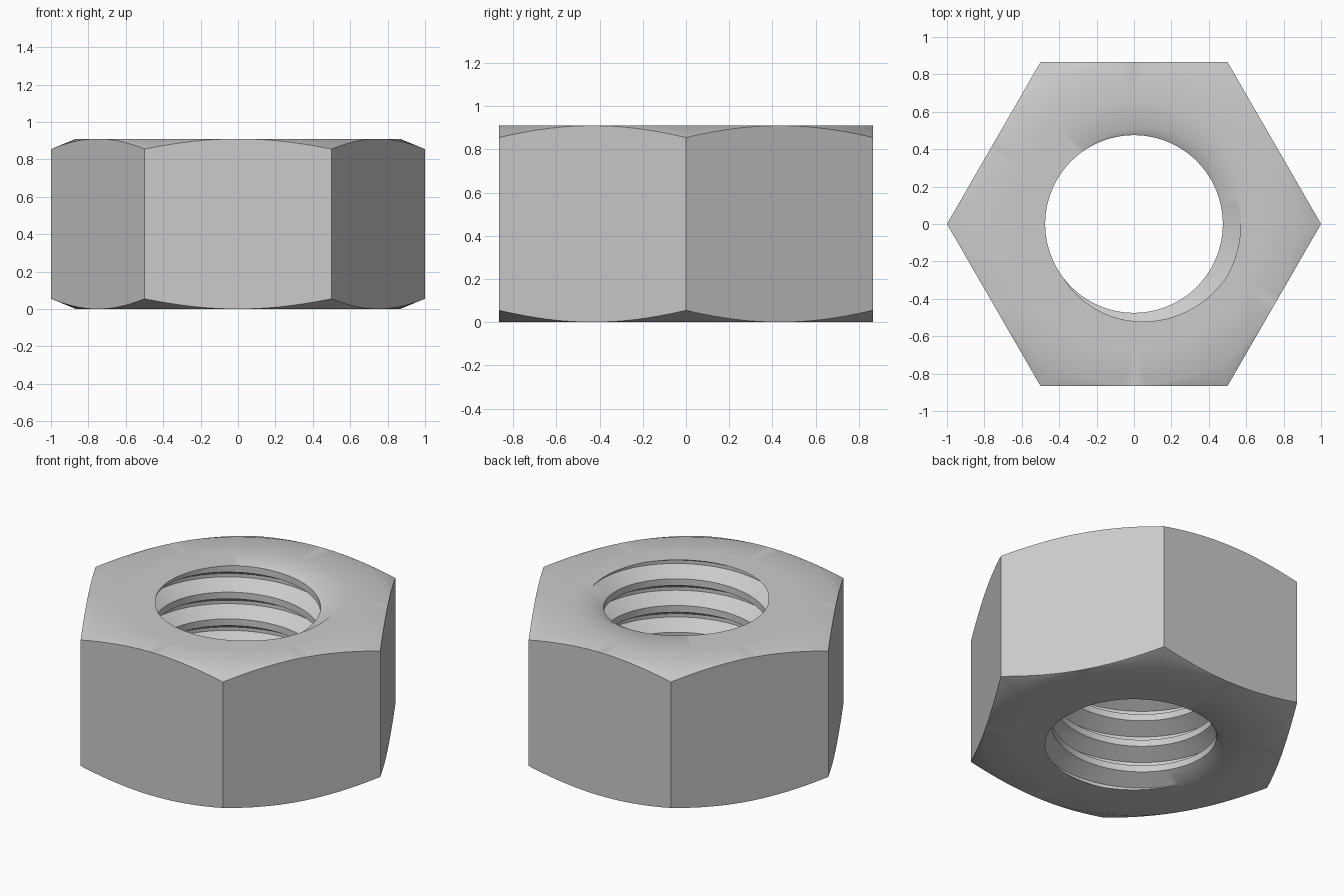
import bpy, bmesh, math

cube = bpy.data.objects.get("Cube")
if cube:
    bpy.data.objects.remove(cube, do_unlink=True)

HEIGHT = 0.91
FLAT = math.sqrt(3) / 2        # half the width across the flats
CHAMFER_SLOPE = 0.41
MINOR, MAJOR = 0.475, 0.57     # thread crest and root radii
PITCH = 0.17
SEGMENTS = 96
PHASE = math.radians(7.5)      # places the groove on the top rim
TAU = 2 * math.pi

# Metal
steel = bpy.data.materials.new("steel_grey")
steel.use_nodes = True
colour = (0.6, 0.6, 0.6, 1)
steel.diffuse_color = colour
steel.node_tree.nodes["Principled BSDF"].inputs["Base Color"].default_value = colour

bm = bmesh.new()


def polar(radius, angle, z):
    return bm.verts.new((radius * math.cos(angle), radius * math.sin(angle), z))


# Threaded bore: one welded helical surface, longer than the nut
profile = [(-1 / 16, MAJOR), (1 / 16, MAJOR), (6 / 16, MINOR), (10 / 16, MINOR)]
columns = []
for i in range(SEGMENTS):
    angle = TAU * i / SEGMENTS
    columns.append([
        polar(r, angle, HEIGHT + PITCH * (turn + offset + (angle + PHASE) / TAU))
        for turn in range(-8, 3) for offset, r in profile])
for i, column in enumerate(columns):
    last = i == SEGMENTS - 1
    following = columns[0][len(profile):] if last else columns[i + 1]
    for j in range(len(following) - 1):
        bm.faces.new((column[j], following[j], following[j + 1], column[j + 1]))

# Trim the bore flush with both ends
for z, up in ((0, -1), (HEIGHT, 1)):
    bmesh.ops.bisect_plane(bm, geom=bm.verts[:] + bm.edges[:] + bm.faces[:], dist=1e-5,
                           plane_co=(0, 0, z), plane_no=(0, 0, up), clear_outer=True)

# Hexagonal outside: flat rings, conical chamfers and side walls
shell = []
for i in range(SEGMENTS):
    angle = TAU * i / SEGMENTS
    corner = FLAT / math.cos(angle % (math.pi / 3) - math.pi / 6)
    drop = (corner - FLAT) * CHAMFER_SLOPE
    section = [(0.66, 0), (FLAT, 0), (corner, drop), (corner, HEIGHT - drop),
               (FLAT, HEIGHT), (0.66, HEIGHT)]
    shell.append([polar(r, angle, z) for r, z in section])
for i, section in enumerate(shell):
    following = shell[(i + 1) % SEGMENTS]
    for j in range(len(section) - 1):
        bm.faces.new((section[j], following[j], following[j + 1], section[j + 1]))
bmesh.ops.remove_doubles(bm, verts=bm.verts[:], dist=1e-5)

# Join the bore to the outside on the top and bottom
for z in (0, HEIGHT):
    rim = [e for e in bm.edges if e.is_boundary
           and all(abs(v.co.z - z) < 1e-4 for v in e.verts)]
    bmesh.ops.triangle_fill(bm, edges=rim, use_beauty=True, normal=(0, 0, 1))
bmesh.ops.recalc_face_normals(bm, faces=bm.faces[:])

mesh = bpy.data.meshes.new("hex_nut")
bm.to_mesh(mesh)
bm.free()
mesh.materials.append(steel)
nut = bpy.data.objects.new("hex_nut", mesh)
bpy.context.collection.objects.link(nut)

bpy.ops.object.select_all(action="DESELECT")
nut.select_set(True)
bpy.context.view_layer.objects.active = nut
bpy.ops.object.shade_smooth_by_angle(angle=math.radians(35))
